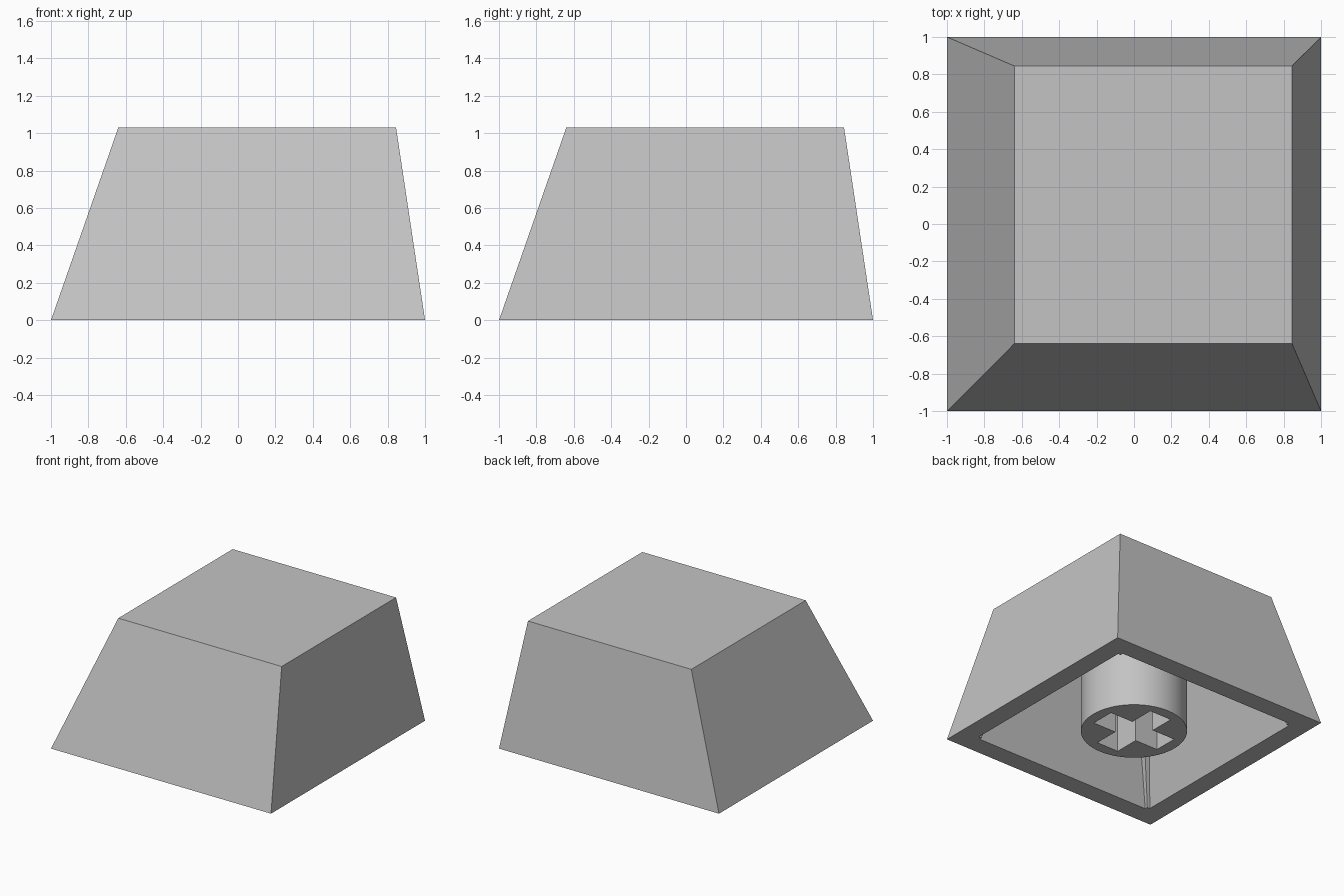
import bpy
import bmesh
import math

H = 1.03             # cap height
CEILING = 0.87       # height of the cavity ceiling
WALL = 0.16
TOP_LOW, TOP_HIGH = -0.64, 0.845   # extent of the top face, same in x and y

cube = bpy.data.objects.get("Cube")
if cube:
    bpy.data.objects.remove(cube, do_unlink=True)

grey = bpy.data.materials.new("grey_plastic")
grey.use_nodes = True
colour = (0.55, 0.55, 0.55, 1)
grey.diffuse_color = colour
grey.node_tree.nodes["Principled BSDF"].inputs["Base Color"].default_value = colour


def loft(name, lower, upper, z0, z1):
    """Closed solid between two outlines with the same number of points."""
    bm = bmesh.new()
    a = [bm.verts.new((x, y, z0)) for x, y in lower]
    b = [bm.verts.new((x, y, z1)) for x, y in upper]
    bm.faces.new(a[::-1])
    bm.faces.new(b)
    for i in range(len(a)):
        j = (i + 1) % len(a)
        bm.faces.new((a[i], a[j], b[j], b[i]))
    bmesh.ops.recalc_face_normals(bm, faces=bm.faces)
    mesh = bpy.data.meshes.new(name)
    bm.to_mesh(mesh)
    bm.free()
    mesh.materials.append(grey)
    obj = bpy.data.objects.new(name, mesh)
    bpy.context.collection.objects.link(obj)
    return obj


def square(lo, hi):
    return [(lo, lo), (hi, lo), (hi, hi), (lo, hi)]


def notched(lo, hi, n):
    """Square outline with a small square step in each corner."""
    l, h = lo + n, hi - n
    return [(l, lo), (h, lo), (h, l), (hi, l), (hi, h), (h, h),
            (h, hi), (l, hi), (l, h), (lo, h), (lo, l), (l, l)]


def circle(r, count):
    return [(r * math.cos(math.tau * i / count), r * math.sin(math.tau * i / count))
            for i in range(count)]


def carve(obj, cutter):
    """Subtract the cutter from the object and discard it."""
    cutter.hide_render = True
    mod = obj.modifiers.new("carve", "BOOLEAN")
    mod.operation = "DIFFERENCE"
    mod.solver = "EXACT"
    mod.object = cutter
    bpy.ops.object.select_all(action="DESELECT")
    bpy.context.view_layer.objects.active = obj
    obj.select_set(True)
    bpy.ops.object.modifier_apply(modifier=mod.name)
    bpy.data.objects.remove(cutter, do_unlink=True)


# Hollow cap with off-centre top; the cavity follows the outer slopes
def cavity_at(z):
    t = z / H
    lo = -1 + (TOP_LOW + 1) * t + WALL
    hi = 1 + (TOP_HIGH - 1) * t - WALL
    return notched(lo, hi, 0.025 + 0.05 * t)


cap = loft("cap_shell", square(-1, 1), square(TOP_LOW, TOP_HIGH), 0, H)
carve(cap, loft("cavity_cutter", cavity_at(-0.1), cavity_at(CEILING), -0.1, CEILING))

# Round stem with a cross-shaped socket
stem = loft("stem", circle(0.4, 64), circle(0.4, 64), 0, CEILING + 0.02)
arm, half = 0.31, 0.10
cross = notched(-arm, arm, arm - half)
carve(stem, loft("socket_cutter", cross, cross, -0.1, 0.65))
bpy.ops.object.shade_smooth_by_angle(angle=math.radians(30))
